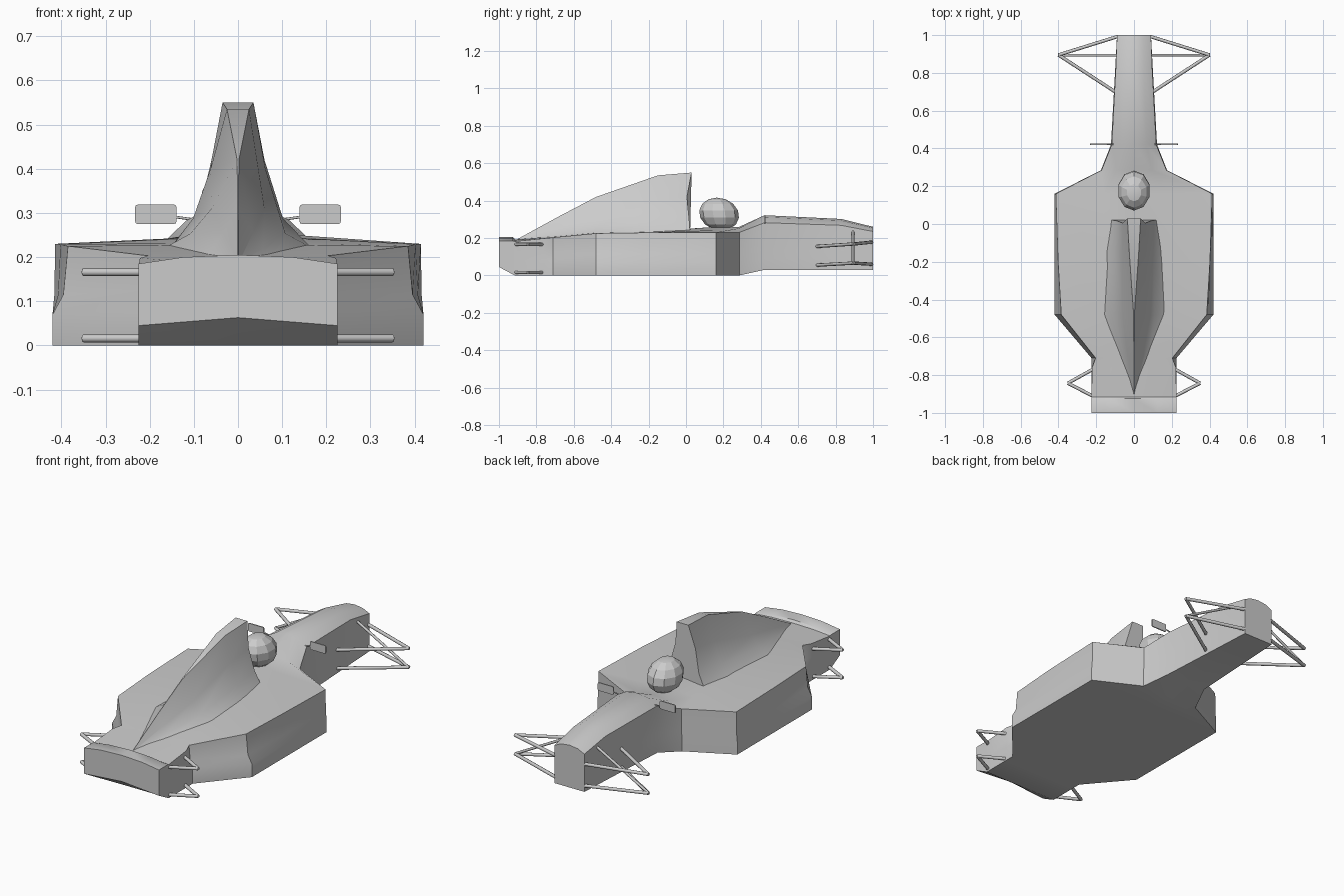
import bpy, bmesh, math
from mathutils import Vector

if "Cube" in bpy.data.objects:
    bpy.data.objects.remove(bpy.data.objects["Cube"])


def finish(name, bm, angle=None):
    bmesh.ops.remove_doubles(bm, verts=bm.verts, dist=0.0005)
    bmesh.ops.recalc_face_normals(bm, faces=bm.faces)
    mesh = bpy.data.meshes.new(name)
    bm.to_mesh(mesh)
    bm.free()
    ob = bpy.data.objects.new(name, mesh)
    bpy.context.collection.objects.link(ob)
    if angle:
        bpy.ops.object.select_all(action='DESELECT')
        ob.select_set(True)
        bpy.context.view_layer.objects.active = ob
        bpy.ops.object.shade_smooth_by_angle(angle=math.radians(angle))
    return ob


def loft(name, halves, angle):
    """Skin a row of half sections (lists of 3D points, centre to centre), mirrored in x."""
    bm = bmesh.new()
    rings = []
    for half in halves:
        pts = half + [(-x, y, z) for x, y, z in half[-2:0:-1]]
        rings.append([bm.verts.new(p) for p in pts])
    n = len(rings[0])
    for a, b in zip(rings, rings[1:]):
        for i in range(n):
            j = (i + 1) % n
            bm.faces.new((a[i], a[j], b[j], b[i]))
    bm.faces.new(rings[0])
    bm.faces.new(rings[-1])
    return finish(name, bm, angle)


def rod(name, a, b, r=0.009):
    a, b = Vector(a), Vector(b)
    bm = bmesh.new()
    bmesh.ops.create_cone(bm, cap_ends=True, segments=8, radius1=r, radius2=r,
                          depth=(b - a).length)
    ob = finish(name, bm, 50)
    ob.location = (a + b) / 2
    ob.rotation_euler = (b - a).to_track_quat('Z', 'Y').to_euler()


# Main body: y, floor half width, top edge half width, floor z, ledge z, edge z, centre z
stations = [
    (-1.00, .225, .225, .045, .10, .185, .205),
    (-.925, .225, .225, .005, .08, .185, .205),
    (-.915, .225, .225, .000, .08, .182, .192),
    (-.76, .225, .222, .000, .08, .198, .205),
    (-.71, .225, .203, .000, .08, .203, .208),
    (-.48, .420, .385, .000, .07, .225, .230),
    (-.20, .420, .402, .000, .07, .229, .235),
    (.16, .420, .414, .000, .07, .230, .260),
    (.285, .175, .172, .000, .07, .230, .260),
    (.42, .122, .118, .030, .09, .282, .322),
    (.83, .099, .096, .030, .09, .268, .302),
    (1.00, .090, .090, .030, .09, .235, .260),
]
body = []
for y, wb, wt, zb, zl, ze, zc in stations:
    wi = min(wt * .55, .16)
    body.append([(0, y, zb + (.018 if y == -1 else 0)), (wb, y, zb), (wb, y, zl),
                 (wb * .3 + wt * .7, y, zl + .045), (wt, y, ze),
                 (wi, y, ze + (zc - ze) * (.75 if y < -.8 or y > .2 else .4)), (0, y, zc)])
loft("body", body, 35)

# Engine cover: y of base, base half width, base z, mid width, mid z, top width, top z, lean of mid
cover = []
for y, wb, zb, wm, zm, wt, zt, lean, rake in [
        (-.90, .003, .185, .002, .190, .001, .195, 0, 0),
        (-.69, .085, .200, .034, .255, .001, .310, 0, 0),
        (-.48, .165, .222, .060, .310, .002, .420, 0, 0),
        (-.15, .150, .225, .062, .400, .025, .535, 0, 0),
        (.022, .125, .228, .060, .420, .035, .550, -.017, .008)]:
    low = (wm + (wb - wm) * .45, y + lean * .3, zb + (zm - zb) * .36)
    cover.append([(0, y, zb), (wb, y, zb), low, (wm, y + lean, zm),
                  (wt, y + rake, zt), (0, y + rake, zt)])
loft("engine_cover", cover, 40)

# Driver helmet: faceted ball
bm = bmesh.new()
bmesh.ops.create_uvsphere(bm, u_segments=10, v_segments=7, radius=1)
for v in bm.verts:
    v.co = Vector((v.co.x * .088, v.co.y * .106 + .177 + v.co.z * -.012,
                   v.co.z * .088 + .328))
finish("helmet", bm, 12)

# Mirrors and suspension arms on both sides
for s, side in ((1, "left"), (-1, "right")):
    bm = bmesh.new()
    bmesh.ops.create_cube(bm, size=1)
    for v in bm.verts:
        v.co = Vector((s * .186 + v.co.x * .094, .422 + v.co.y * .006, .297 + v.co.z * .044))
    bmesh.ops.bevel(bm, geom=[e for e in bm.edges
                              if abs(e.verts[0].co.y - e.verts[1].co.y) > .004],
                    offset=.006, segments=2, profile=.5, affect='EDGES')
    finish("mirror_" + side, bm)
    rod("mirror_stalk_" + side, (s * .10, .422, .285), (s * .15, .422, .292), .003)

    for level, zi, zo, zf in (("upper", .155, .168, .178), ("lower", .055, .066, .060)):
        hub = (s * .40, .895, zo)
        rod(f"front_{level}_arm_rear_{side}", (s * .10, .70, zi), hub)
        rod(f"front_{level}_arm_fore_{side}", (s * .085, .993, zf), hub)
    rod("front_pushrod_" + side, (s * .088, .893, .235), (s * .40, .893, .066), .007)

    for level, z in (("upper", .166), ("lower", .016)):
        hub = (s * .35, -.843, z)
        rod(f"rear_{level}_arm_fore_{side}", (s * .21, -.765, z), hub)
        rod(f"rear_{level}_arm_rear_{side}", (s * .21, -.915, z), hub)
